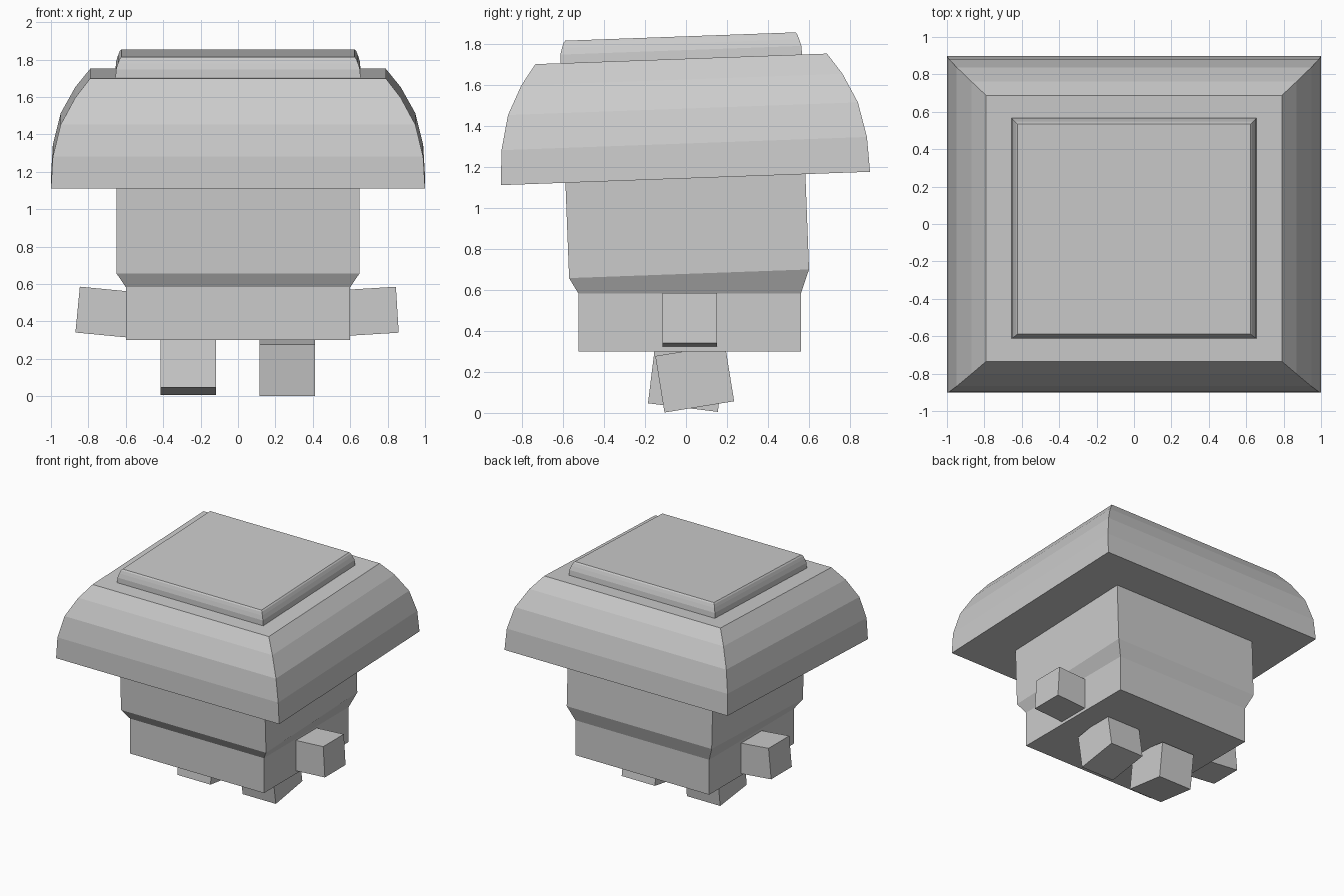
import bpy, bmesh
from math import radians, sin, cos
from mathutils import Matrix

if "Cube" in bpy.data.objects:
    bpy.data.objects.remove(bpy.data.objects["Cube"])

TILT = radians(2.07)


def loft(name, rings):
    """Closed solid through rectangular rings: (half x, half y, centre y, centre z, tilt)."""
    bm = bmesh.new()
    loops = []
    for hx, hy, cy, cz, t in rings:
        loops.append([bm.verts.new((sx * hx, cy + sy * hy * cos(t), cz + sy * hy * sin(t)))
                      for sx, sy in ((-1, -1), (1, -1), (1, 1), (-1, 1))])
    for a, b in zip(loops, loops[1:]):
        for i in range(4):
            j = (i + 1) % 4
            bm.faces.new((a[i], a[j], b[j], b[i]))
    bm.faces.new(loops[0][::-1])
    bm.faces.new(loops[-1])
    bmesh.ops.recalc_face_normals(bm, faces=bm.faces)
    return finish(name, bm)


def box(name, size, centre, axis, degrees):
    bm = bmesh.new()
    bmesh.ops.create_cube(bm, size=1)
    m = (Matrix.Translation(centre) @ Matrix.Rotation(radians(degrees), 4, axis)
         @ Matrix.Diagonal((*size, 1)))
    bm.transform(m)
    return finish(name, bm)


def finish(name, bm):
    mesh = bpy.data.meshes.new(name)
    bm.to_mesh(mesh)
    bm.free()
    obj = bpy.data.objects.new(name, mesh)
    bpy.context.collection.objects.link(obj)
    return obj


def tilted(hx, hy, profile):
    """Rings stacked along the tilted axis of the cap; profile is (height, scale)."""
    return [(hx * s, hy * s, -0.0025 - h * sin(TILT), 1.1425 + h * cos(TILT), TILT)
            for h, s in profile]


# Rounded cap and the raised plate on top of it
loft("cap", tilted(1.0, 0.9, [(0, 1), (0.17, 0.99), (0.34, 0.948), (0.482, 0.87), (0.583, 0.79)]))
loft("top_plate", tilted(0.655, 0.59, [(0.575, 1), (0.625, 0.996), (0.658, 0.98), (0.682, 0.965),
                                       (0.692, 0.952)]))

# Square body with a flared, slightly tilted upper part
loft("body", [(0.6, 0.5425, 0.0175, 0.30, 0), (0.6, 0.5425, 0.0175, 0.583, 0),
              (0.65, 0.585, 0.015, 0.678, TILT), (0.65, 0.585, -0.003, 1.145, TILT)])

# Stub arms, outer ends raised
box("right_arm", (0.27, 0.265, 0.246), (0.717, 0.018, 0.454), 'Y', -3.5)
box("left_arm", (0.27, 0.265, 0.246), (-0.723, 0.018, 0.450), 'Y', 5.5)

# Legs in mid-step
box("right_leg", (0.298, 0.344, 0.279), (0.264, 0.0425, 0.167), 'X', 9.2)
box("left_leg", (0.298, 0.343, 0.280), (-0.266, 0.002, 0.165), 'X', -7)
